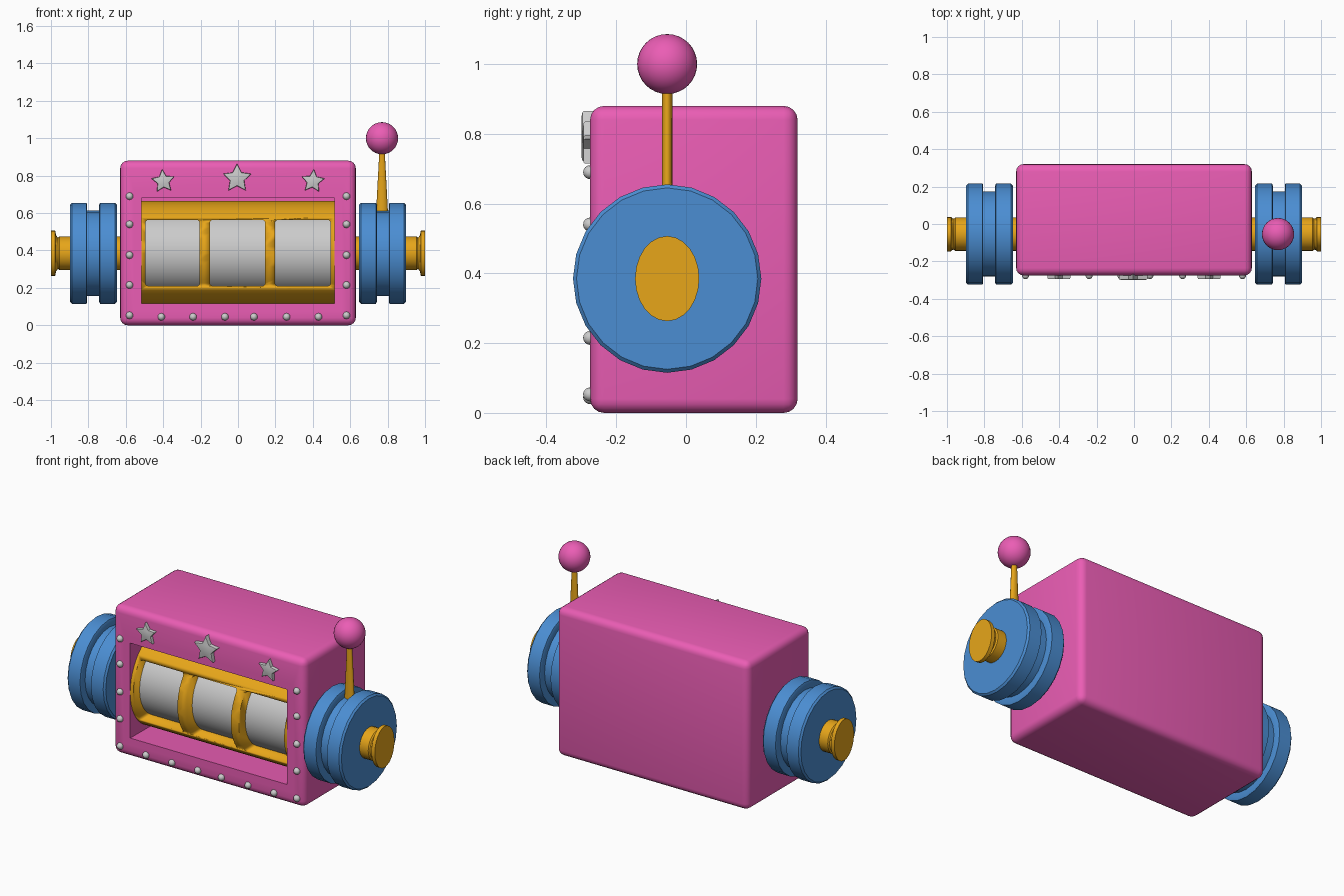
import bpy, bmesh, math
from mathutils import Matrix, Vector

if "Cube" in bpy.data.objects:
    bpy.data.objects.remove(bpy.data.objects["Cube"])


def material(name, rgb):
    m = bpy.data.materials.new(name)
    m.diffuse_color = (*rgb, 1)
    m.use_nodes = True
    m.node_tree.nodes["Principled BSDF"].inputs["Base Color"].default_value = m.diffuse_color
    return m


PINK = material("pink", (0.83, 0.11, 0.46))
BLUE = material("blue", (0.07, 0.27, 0.65))
GOLD = material("gold", (0.80, 0.38, 0.01))


def finish(name, bm, mat=None, angle=35):
    bmesh.ops.recalc_face_normals(bm, faces=bm.faces)
    me = bpy.data.meshes.new(name)
    bm.to_mesh(me)
    bm.free()
    ob = bpy.data.objects.new(name, me)
    bpy.context.collection.objects.link(ob)
    if mat:
        me.materials.append(mat)
    bpy.ops.object.select_all(action='DESELECT')
    bpy.context.view_layer.objects.active = ob
    ob.select_set(True)
    bpy.ops.object.shade_smooth_by_angle(angle=math.radians(angle))
    return ob


def add_box(bm, x, y, z):
    """Box from (min, max) ranges."""
    size = [r[1] - r[0] for r in (x, y, z)]
    mid = Vector([(r[0] + r[1]) / 2 for r in (x, y, z)])
    return bmesh.ops.create_cube(bm, size=1, matrix=Matrix.Translation(mid) @ Matrix.Diagonal((*size, 1)))


def lathe_x(name, rings, cy, cz, mat, n=24):
    """Closed turned shape along x; rings are (x, y radius, z radius)."""
    bm = bmesh.new()
    loops = []
    for x, ry, rz in rings:
        loops.append([bm.verts.new((x, cy + ry * math.sin(2 * math.pi * i / n),
                                    cz + rz * math.cos(2 * math.pi * i / n))) for i in range(n)])
    for a, b in zip(loops, loops[1:]):
        for i in range(n):
            j = (i + 1) % n
            bm.faces.new((a[i], a[j], b[j], b[i]))
    bm.faces.new(loops[0])
    bm.faces.new(loops[-1])
    return finish(name, bm, mat)


FRONT = -0.275
AXIS_Y, AXIS_Z = -0.054, 0.385

# Cabinet: rounded box with a recessed front opening
bm = bmesh.new()
add_box(bm, (-0.63, 0.63), (FRONT, 0.32), (0, 0.88))
bmesh.ops.bevel(bm, geom=bm.edges[:], offset=0.04, segments=4, profile=0.5, affect='EDGES')
bm.normal_update()
face = max((f for f in bm.faces if f.normal.y < -0.99), key=lambda f: f.calc_area())
rim = []
for y in (FRONT, 0.12):
    bmesh.ops.inset_individual(bm, faces=[face], thickness=0.03)
    c = face.calc_center_median()
    for v in face.verts:
        v.co = (0.535 if v.co.x > c.x else -0.535, y, 0.70 if v.co.z > c.z else 0.097)
    if not rim:
        rim = list(face.edges)
bmesh.ops.bevel(bm, geom=rim, offset=0.02, segments=3, profile=0.5, affect='EDGES')
finish("cabinet", bm, PINK)

# Drum cover with three windows
drum = lathe_x("drum_cover", [(-0.525, 0.28, 0.28), (0.525, 0.28, 0.28)], 0.005, AXIS_Z, GOLD, 48)
bm = bmesh.new()
for x in ((-0.495, -0.205), (-0.15, 0.145), (0.198, 0.495)):
    add_box(bm, x, (-0.4, -0.1), (0.21, 0.563))
uprights = [e for e in bm.edges if abs(e.verts[0].co.y - e.verts[1].co.y) > 0.1]
bmesh.ops.bevel(bm, geom=uprights, offset=0.015, segments=3, profile=0.5, affect='EDGES')
cutter = finish("window_cutter", bm)
cutter.hide_render = True
mod = drum.modifiers.new("windows", 'BOOLEAN')
mod.object = cutter
mod.operation = 'DIFFERENCE'
mod.solver = 'EXACT'
bpy.context.view_layer.objects.active = drum
bpy.ops.object.modifier_move_to_index(modifier=mod.name, index=0)
bpy.ops.object.modifier_apply(modifier=mod.name)
bpy.data.objects.remove(cutter)

# Reels behind the windows
lathe_x("reels", [(-0.51, 0.22, 0.22), (0.51, 0.22, 0.22)], 0.005, AXIS_Z, None, 48)

# Grooved wheels and axle ends on both sides
R, G, b = 0.27, 0.228, 0.01
wheel = [(0.648, R - b), (0.648 + b, R), (0.738, R), (0.742, R - b), (0.742, G),
         (0.806, G), (0.806, R - b), (0.81, R), (0.898 - b, R), (0.898, R - b)]
axle = [(0.60, 0.09, 0.09), (0.955, 0.09, 0.09), (0.962, 0.083, 0.083),
        (0.972, 0.085, 0.095), (0.978, 0.092, 0.122), (1.0, 0.092, 0.122)]
for side, s in (("left", -1), ("right", 1)):
    lathe_x(side + "_wheel", [(s * x, r, r) for x, r in wheel], AXIS_Y, AXIS_Z, BLUE)
    lathe_x(side + "_axle", [(s * x, ry, rz) for x, ry, rz in axle], AXIS_Y, AXIS_Z, GOLD)

# Lever stem, flattened front to back
bm = bmesh.new()
bmesh.ops.create_cone(bm, cap_ends=True, segments=16, radius1=0.033, radius2=0.014, depth=0.36,
                      matrix=Matrix.Translation((0.77, AXIS_Y, 0.76)))
for v in bm.verts:
    v.co.y = AXIS_Y + 0.015 * (v.co.y - AXIS_Y) / (0.033 if v.co.z < 0.76 else 0.014)
finish("lever_stem", bm, GOLD)

# Lever ball
bm = bmesh.new()
bmesh.ops.create_uvsphere(bm, u_segments=32, v_segments=16, radius=0.086,
                          matrix=Matrix.Translation((0.77, AXIS_Y, 1.0)))
finish("lever_ball", bm, PINK)


# Stars above the opening
def star(name, x, z, radius, tilt, depth):
    bm = bmesh.new()
    pts = []
    for i in range(10):
        a = math.radians(90 + tilt + 36 * i)
        r = radius * (1 if i % 2 == 0 else 0.5)
        pts.append(bm.verts.new((x + r * math.cos(a), FRONT - depth, z + r * math.sin(a))))
    top = bm.faces.new(pts)
    ext = bmesh.ops.extrude_face_region(bm, geom=[top], use_keep_orig=True)
    for v in ext["geom"]:
        if isinstance(v, bmesh.types.BMVert):
            v.co.y = FRONT + 0.01
    bmesh.ops.recalc_face_normals(bm, faces=bm.faces)
    edges = [e for e in bm.edges if all(v.co.y < FRONT for v in e.verts)]
    bmesh.ops.bevel(bm, geom=edges, offset=0.006, segments=2, profile=0.5, affect='EDGES')
    finish(name, bm)


star("left_star", -0.40, 0.77, 0.065, 5, 0.02)
star("middle_star", -0.005, 0.785, 0.08, 0, 0.024)
star("right_star", 0.40, 0.77, 0.065, -5, 0.02)

# Rivets down both sides and along the bottom
spots = [(s * 0.58, z) for s in (-1, 1) for z in (0.69, 0.54, 0.375, 0.215, 0.053)]
spots += [(x, 0.045) for x in (-0.41, -0.24, -0.07, 0.085, 0.26, 0.43)]
bm = bmesh.new()
for x, z in spots:
    bmesh.ops.create_uvsphere(bm, u_segments=10, v_segments=8, radius=0.02,
                              matrix=Matrix.Translation((x, FRONT, z)) @ Matrix.Rotation(math.pi / 2, 4, 'X'))
finish("rivets", bm, None, 50)
